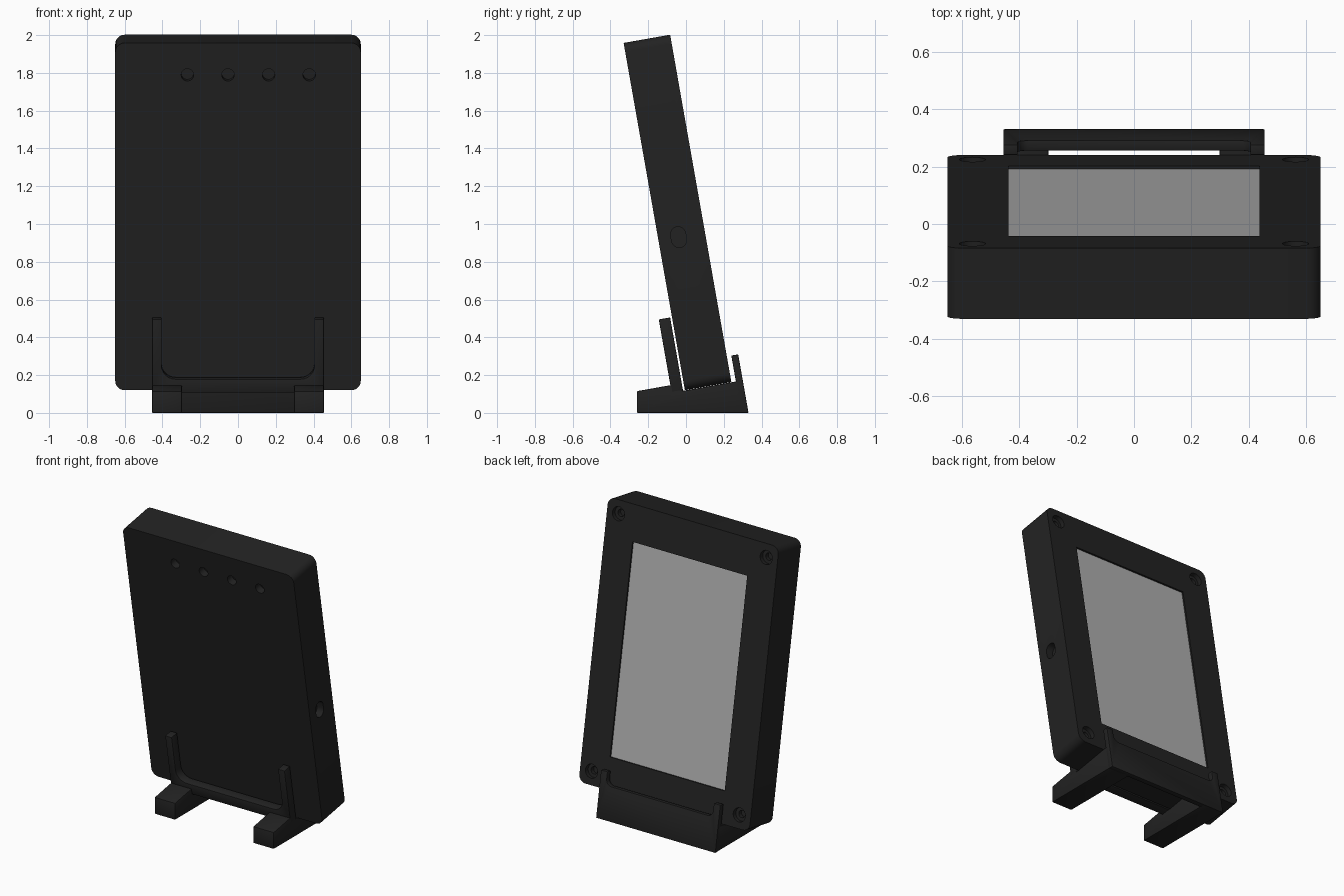
import bpy, bmesh, math
from mathutils import Vector

if "Cube" in bpy.data.objects:
    bpy.data.objects.remove(bpy.data.objects["Cube"])

TILT = math.radians(10)
ORIGIN_Y, ORIGIN_Z = -0.006, 0.12      # lower front edge of the leaning case
CASE_L, CASE_T, CASE_W = 1.867, 0.25, 0.65


def material(name, v):
    m = bpy.data.materials.new(name)
    m.diffuse_color = (v, v, v, 1)
    m.use_nodes = True
    m.node_tree.nodes["Principled BSDF"].inputs["Base Color"].default_value = m.diffuse_color
    return m


black = material("black plastic", 0.016)
grey = material("grey display", 0.43)


def lean(x, t, w):
    """x across, t up along the case, w through its thickness (front to back)."""
    s, c = math.sin(TILT), math.cos(TILT)
    return Vector((x, ORIGIN_Y - t * s + w * c, ORIGIN_Z + t * c + w * s))


def prism(name, outline, d0, d1, place, mat=black, floor_cut=False):
    """Extrude a 2D outline from d0 to d1 through a placement function."""
    bm = bmesh.new()
    a = [bm.verts.new(place(p, q, d0)) for p, q in outline]
    b = [bm.verts.new(place(p, q, d1)) for p, q in outline]
    bm.faces.new(a)
    bm.faces.new(b[::-1])
    n = len(a)
    for i in range(n):
        j = (i + 1) % n
        bm.faces.new((a[i], b[i], b[j], a[j]))
    if floor_cut:
        geom = bm.verts[:] + bm.edges[:] + bm.faces[:]
        bmesh.ops.bisect_plane(bm, geom=geom, plane_co=(0, 0, 0),
                               plane_no=(0, 0, -1), clear_outer=True)
        bmesh.ops.holes_fill(bm, edges=[e for e in bm.edges if e.is_boundary])
    bmesh.ops.recalc_face_normals(bm, faces=bm.faces[:])
    me = bpy.data.meshes.new(name)
    bm.to_mesh(me)
    bm.free()
    me.materials.append(mat)
    ob = bpy.data.objects.new(name, me)
    bpy.context.collection.objects.link(ob)
    return ob


def rounded(cx, cy, hw, hh, r, seg=6):
    """Rounded rectangle outline; a circle when hw = hh = r."""
    pts = []
    for k, (sx, sy) in enumerate(((1, 1), (-1, 1), (-1, -1), (1, -1))):
        for i in range(seg + 1):
            ang = math.pi / 2 * (k + i / seg)
            p = (cx + sx * (hw - r) + r * math.cos(ang),
                 cy + sy * (hh - r) + r * math.sin(ang))
            if not pts or math.dist(p, pts[-1]) > 1e-5:
                pts.append(p)
    if math.dist(pts[0], pts[-1]) < 1e-5:
        pts.pop()
    return pts


def rect(x0, x1, y0, y1):
    return [(x0, y0), (x1, y0), (x1, y1), (x0, y1)]


def activate(ob):
    bpy.ops.object.select_all(action='DESELECT')
    bpy.context.view_layer.objects.active = ob
    ob.select_set(True)


def cut(target, cutter):
    mod = target.modifiers.new("cut", 'BOOLEAN')
    mod.operation, mod.solver, mod.object = 'DIFFERENCE', 'EXACT', cutter
    activate(target)
    bpy.ops.object.modifier_apply(modifier=mod.name)
    bpy.data.objects.remove(cutter)


def soften(ob, width=0):
    activate(ob)
    if width:
        mod = ob.modifiers.new("edge", 'BEVEL')
        mod.width, mod.segments, mod.limit_method = width, 2, 'ANGLE'
        bpy.ops.object.modifier_apply(modifier=mod.name)
    bpy.ops.object.shade_smooth_by_angle()


# Case: rounded slab leaning forward
case = prism("case", rounded(0, CASE_L / 2, CASE_W, CASE_L / 2, 0.05),
             0, CASE_T, lean)

# Display window recess on the back
S0, S1, SX = 0.215, 1.625, 0.437
cut(case, prism("window_cutter", rect(-SX, SX, S0, S1), CASE_T - 0.016, CASE_T + 0.05, lean))

# Stepped screw bores in the back corners
for sx in (-1, 1):
    for t in (0.09, CASE_L - 0.09):
        for r, depth in ((0.046, 0.03), (0.024, 0.06)):
            cut(case, prism("bore_cutter", rounded(sx * 0.563, t, r, r, r),
                            CASE_T - depth, CASE_T + 0.05, lean))

# Row of round holes on the front
for i in range(4):
    cut(case, prism("hole_cutter", rounded(-0.268 + 0.215 * i, 1.695, 0.033, 0.033, 0.033),
                    -0.05, 0.05, lean))

# Oval port on the right side
cut(case, prism("port_cutter", rounded(0.108, 0.804, 0.04, 0.055, 0.04),
                CASE_W - 0.05, CASE_W + 0.05, lambda w, t, x: lean(x, t, w)))
soften(case)

# Display panel
prism("display", rect(-SX, SX, S0, S1), CASE_T - 0.017, CASE_T - 0.011, lean, grey)


# Stand
HALF = 0.455


def cradle(bottom, mid, top, post, r):
    """U outline: two end posts joined by a low bar with filleted corners."""
    right = [(HALF, bottom), (HALF, top), (HALF - post, top)]
    for i in range(7):
        a = -math.pi / 2 * i / 6
        right.append((HALF - post - r + r * math.cos(a), mid + r + r * math.sin(a)))
    return right + [(-x, y) for x, y in reversed(right)]


front = prism("front_cradle", cradle(0, 0.072, 0.393, 0.05, 0.075), -0.071, -0.01, lean)
soften(front, 0.004)
back = prism("back_cradle", cradle(-0.3, 0.05, 0.138, 0.05, 0.04), 0.274, 0.311, lean,
             floor_cut=True)
soften(back, 0.004)

# Two feet carrying the case
foot = [(-0.26, 0), (0.329, 0), (0.30, 0.166), (0.262, 0.166), (-0.016, 0.117),
        (-0.08, 0.147), (-0.26, 0.115)]
for side, x0, x1 in (("left", -HALF, -0.297), ("right", 0.297, HALF)):
    f = prism(side + "_foot", foot, x0, x1, lambda y, z, x: Vector((x, y, z)))
    soften(f, 0.006)
